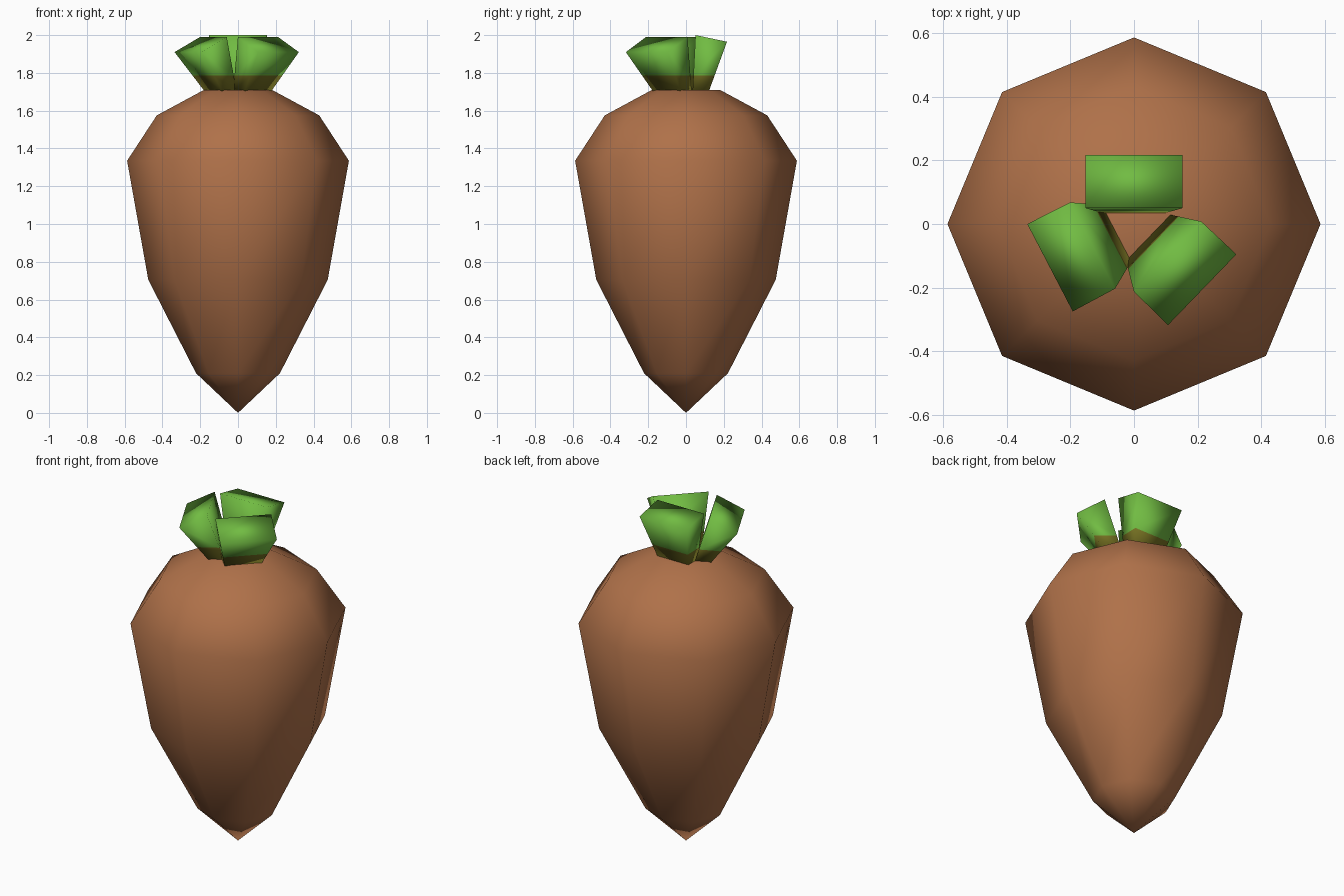
import bpy, bmesh, math
from mathutils import Vector

if "Cube" in bpy.data.objects:
    bpy.data.objects.remove(bpy.data.objects["Cube"])


def material(name, rgb):
    m = bpy.data.materials.new(name)
    m.diffuse_color = (*rgb, 1)
    m.use_nodes = True
    m.node_tree.nodes["Principled BSDF"].inputs["Base Color"].default_value = m.diffuse_color
    return m


BROWN = material("root brown", (0.43, 0.165, 0.067))
GREEN = material("leaf green", (0.165, 0.50, 0.055))
OLIVE = material("leaf base olive", (0.19, 0.175, 0.017))


def finish(name, bm, mats):
    bmesh.ops.recalc_face_normals(bm, faces=bm.faces)
    for f in bm.faces:
        f.smooth = True
    me = bpy.data.meshes.new(name)
    bm.to_mesh(me)
    bm.free()
    for m in mats:
        me.materials.append(m)
    ob = bpy.data.objects.new(name, me)
    bpy.context.collection.objects.link(ob)
    return ob


# Root: eight-sided turned profile, pointed at the bottom, flat on top
PROFILE = [(0.222, 0.21), (0.475, 0.705), (0.587, 1.335), (0.43, 1.575), (0.18, 1.71)]
bm = bmesh.new()
tip = bm.verts.new((0, 0, 0))
rings = [[bm.verts.new((r * math.cos(i * math.pi / 4), r * math.sin(i * math.pi / 4), z))
          for i in range(8)] for r, z in PROFILE]
for i in range(8):
    j = (i + 1) % 8
    bm.faces.new((tip, rings[0][j], rings[0][i]))
    for a, b in zip(rings, rings[1:]):
        bm.faces.new((a[i], a[j], b[j], b[i]))
bm.faces.new(rings[-1])
finish("root", bm, [BROWN])


# Leaves: tapered blocks leaning outward, olive near the base
def leaf(name, angle, section):
    a = math.radians(angle)
    out = Vector((math.cos(a), math.sin(a), 0))
    side = Vector((-math.sin(a), math.cos(a), 0))
    bm = bmesh.new()
    ends = [[bm.verts.new(out * r + side * w * s + Vector((0, 0, z))) for r, z, w in section]
            for s in (-1, 1)]
    for e in ends:
        bm.faces.new(e)
    for i in range(4):
        j = (i + 1) % 4
        bm.faces.new((ends[0][i], ends[0][j], ends[1][j], ends[1][i]))
    bmesh.ops.bisect_plane(bm, geom=bm.verts[:] + bm.edges[:] + bm.faces[:],
                           plane_co=(0, 0, 1.785), plane_no=(0, 0, 1))
    for f in bm.faces:
        f.material_index = 1 if f.calc_center_median().z < 1.785 else 0
    finish(name, bm, [GREEN, OLIVE])


# (distance from centre, height, half width): inner base, outer base, outer top, inner top
LEANING = [(0.061, 1.705, 0.1), (0.145, 1.70, 0.1), (0.298, 1.91, 0.155), (0.147, 1.99, 0.153)]
UPRIGHT = [(0.035, 1.705, 0.1), (0.12, 1.70, 0.1), (0.217, 1.965, 0.153), (0.05, 2.0, 0.153)]
leaf("leaf_back", 90, UPRIGHT)
leaf("leaf_left", 207.5, LEANING)
leaf("leaf_right", -44, LEANING)
